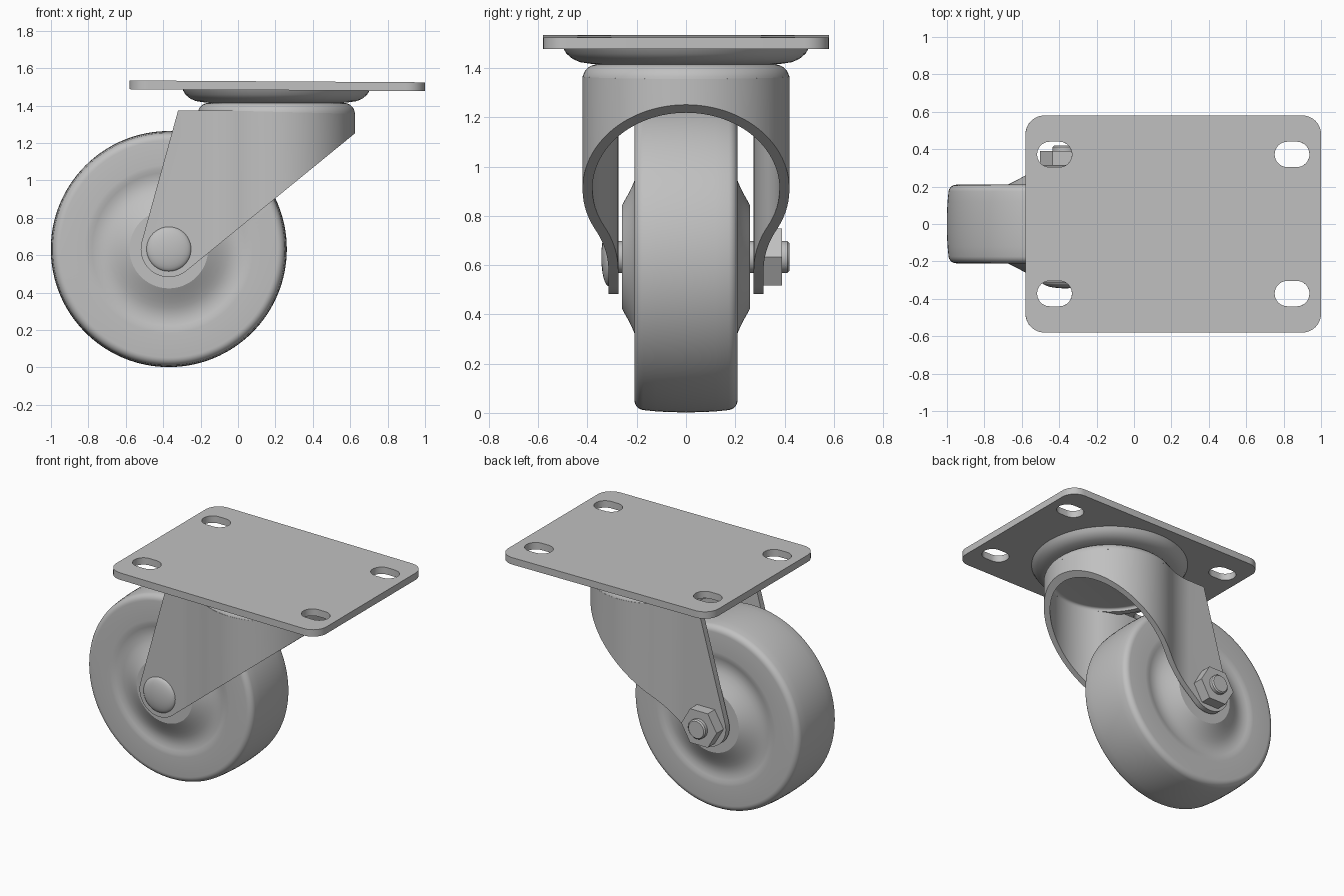
import bpy, bmesh
from math import pi, sin, cos, atan2, hypot
from mathutils import Matrix, Vector

default = bpy.data.objects.get("Cube")
if default:
    bpy.data.objects.remove(default, do_unlink=True)

GREY = (0.53, 0.53, 0.53, 1)
metal = bpy.data.materials.new("plain grey")
metal.use_nodes = True
metal.diffuse_color = GREY
metal.node_tree.nodes["Principled BSDF"].inputs["Base Color"].default_value = GREY

AXLE = Vector((-0.37, 0, 0.633))    # wheel centre
SWIVEL = Vector((0.205, 0, 0))      # swivel axis
TURN = Matrix.Rotation(-pi / 2, 4, 'X')   # local z becomes world y


def finish(name, bm, place=Matrix()):
    bmesh.ops.recalc_face_normals(bm, faces=bm.faces)
    bm.transform(place)
    mesh = bpy.data.meshes.new(name)
    bm.to_mesh(mesh)
    bm.free()
    mesh.materials.append(metal)
    obj = bpy.data.objects.new(name, mesh)
    bpy.context.collection.objects.link(obj)
    return obj


def arc(cx, cy, r, a, b, n):
    return [(cx + r * cos(a + (b - a) * i / n), cy + r * sin(a + (b - a) * i / n))
            for i in range(n + 1)]


def prism(name, outline, low, high, place=Matrix()):
    bm = bmesh.new()
    face = bm.faces.new([bm.verts.new((x, y, low)) for x, y in outline])
    out = bmesh.ops.extrude_face_region(bm, geom=[face])
    tops = [v for v in out["geom"] if isinstance(v, bmesh.types.BMVert)]
    bmesh.ops.translate(bm, verts=tops, vec=(0, 0, high - low))
    return finish(name, bm, place)


def lathe(name, profile, place, steps=96, closed=False):
    bm = bmesh.new()
    verts = [bm.verts.new((r, 0, h)) for r, h in profile]
    edges = [bm.edges.new(p) for p in zip(verts, verts[1:])]
    if closed:
        edges.append(bm.edges.new((verts[-1], verts[0])))
    bmesh.ops.spin(bm, geom=verts + edges, axis=(0, 0, 1), cent=(0, 0, 0),
                   angle=2 * pi, steps=steps)
    bmesh.ops.remove_doubles(bm, verts=bm.verts, dist=1e-5)
    return finish(name, bm, place)


def cut(obj, cutter, operation):
    mod = obj.modifiers.new("cut", 'BOOLEAN')
    mod.object, mod.operation, mod.solver = cutter, operation, 'EXACT'
    graph = bpy.context.evaluated_depsgraph_get()
    mesh = bpy.data.meshes.new_from_object(obj.evaluated_get(graph))
    obj.modifiers.clear()
    obj.data = mesh
    bpy.data.objects.remove(cutter, do_unlink=True)


def rounded(cx, cy, hx, hy, r, n=10):
    pts = []
    for k, (sx, sy) in enumerate(((1, 1), (-1, 1), (-1, -1), (1, -1))):
        pts += arc(cx + sx * (hx - r), cy + sy * (hy - r), r,
                   k * pi / 2, (k + 1) * pi / 2, n)
    return pts


# Mounting plate with four slots, very slightly tilted
plate = prism("mounting_plate", rounded(0, 0, 0.79, 0.58, 0.1), -0.0235, 0.0235)
for sx in (-1, 1):
    for sy in (-1, 1):
        slot = prism("slot_cutter", rounded(sx * 0.635, sy * 0.372, 0.093, 0.068, 0.0679),
                     -0.1, 0.1)
        cut(plate, slot, 'DIFFERENCE')
plate.data.transform(Matrix.Translation((0.21, 0, 1.506)) @ Matrix.Rotation(0.0063, 4, 'Y'))

# Swivel raceway under the plate
lathe("swivel_raceway",
      [(0, 1.5), (0.5, 1.5), (0.5, 1.483), (0.485, 1.458), (0.46, 1.437),
       (0.43, 1.424), (0.39, 1.418), (0.34, 1.413), (0, 1.413)],
      Matrix.Translation(SWIVEL))

# Rounded fork crown
crown = [(0, 1.415)] + arc(0.36, 1.355, 0.06, pi / 2, 0, 8)
crown += arc(0.36, 1.355, 0.02, 0, pi / 2, 4) + [(0, 1.375)]
lathe("fork_crown", crown, Matrix.Translation(SWIVEL))


# Fork wall: round front flowing into two straight legs
def wall(inset):
    r, fillet, y = 0.42 - inset, 0.413 + inset, 0.315 - inset
    cx, cy = -0.2, 0.728
    join = atan2(cy, cx - SWIVEL.x)
    side = arc(SWIVEL.x, 0, r, 0, join, 40)
    side += arc(cx, cy, fillet, join - pi, -pi / 2, 12)[1:]
    side.append((-0.6, y))
    return [(x, -v) for x, v in reversed(side[1:])] + side


fork = prism("fork", wall(0) + wall(0.04)[::-1], 0.3, 1.5)

# Side silhouette that trims the fork
bm = bmesh.new()
silhouette = arc(AXLE.x, AXLE.z, 0.15, 0, 2 * pi, 64)[:-1]
silhouette += [(-0.32, 1.375), (-0.12, 1.375), (0.0, 1.357), (0.66, 1.355), (0.66, 1.28)]
for x, z in silhouette:
    for y in (-0.6, 0.6):
        bm.verts.new((x, y, z))
hull = bmesh.ops.convex_hull(bm, input=bm.verts)
inner = [v for v in hull["geom_interior"] if isinstance(v, bmesh.types.BMVert)]
bmesh.ops.delete(bm, geom=inner, context='VERTS')
cut(fork, finish("fork_cutter", bm), 'INTERSECT')

# Wheel with dished sides and raised hub
half = [(0, 0.26), (0.21, 0.26), (0.23, 0.249), (0.255, 0.235), (0.285, 0.22),
        (0.315, 0.207), (0.345, 0.199), (0.38, 0.197), (0.41, 0.203), (0.43, 0.209),
        (0.45, 0.21), (0.58, 0.21)]
half += [(r, h) for r, h in arc(0.58, 0.168, 0.042, pi / 2, 0.15, 6)[1:]]
half += [(0.627, 0.12), (0.63, 0.06)]
wheel = half + [(0.631, 0)] + [(r, -h) for r, h in reversed(half)]
at_axle = Matrix.Translation(AXLE) @ TURN
lathe("wheel", wheel, at_axle, steps=128)

# Axle bolt, domed head and nut
lathe("axle_bolt", [(0, -0.31), (0.065, -0.31), (0.065, 0.412), (0.057, 0.42), (0, 0.42)],
      at_axle, steps=48)
dome = [(0.12 * sin(t * pi / 16), -0.312 - 0.032 * cos(t * pi / 16)) for t in range(9)]
lathe("bolt_head", dome + [(0, -0.31)], at_axle, steps=48)
prism("axle_nut", arc(0, 0, 0.133, 0, 2 * pi, 6)[:-1], 0.31, 0.39, at_axle)

# Smooth shading with sharp edges kept
for obj in bpy.context.collection.objects:
    obj.select_set(obj.type == 'MESH')
bpy.context.view_layer.objects.active = fork
bpy.ops.object.shade_smooth_by_angle(angle=0.5)
